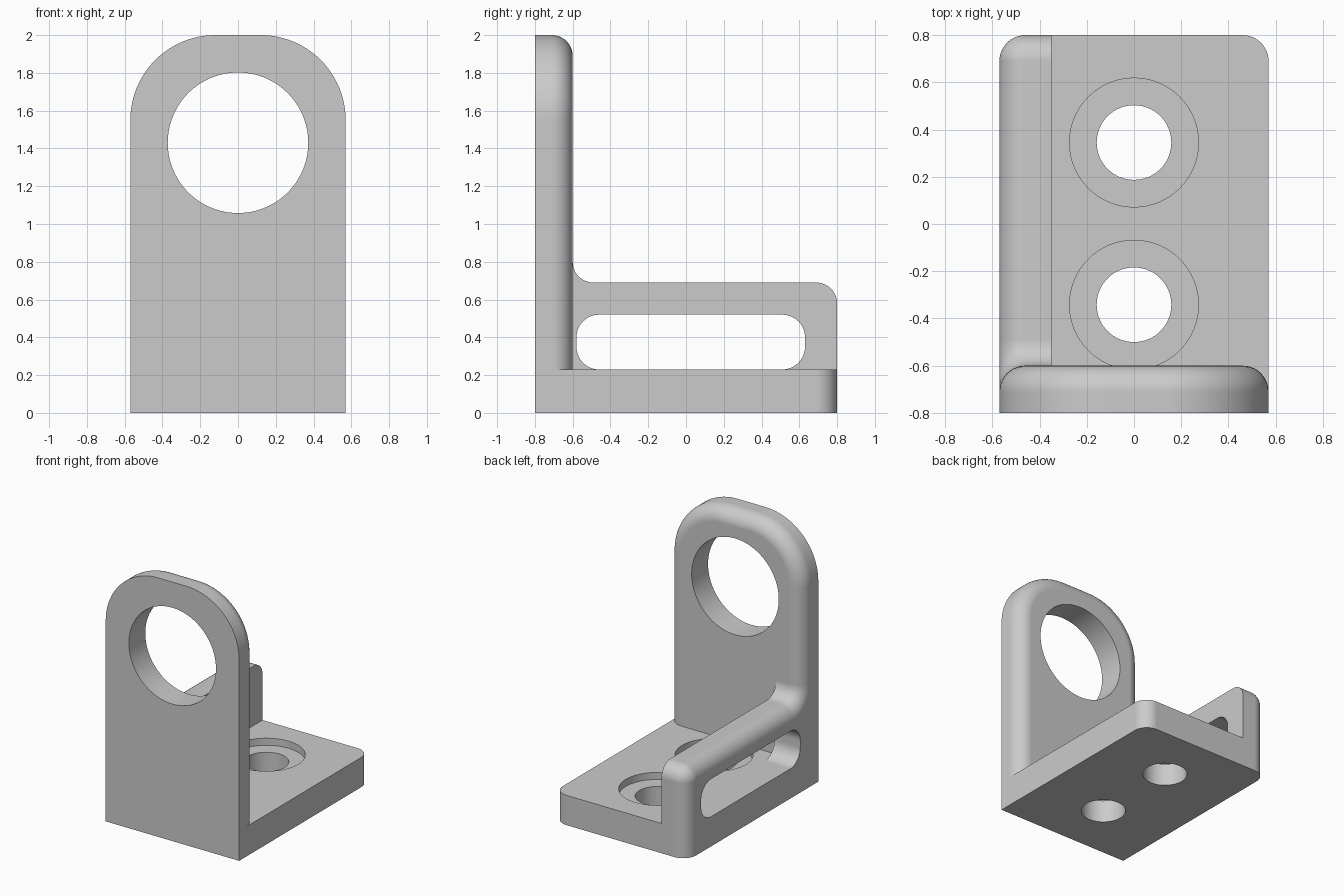
import bpy, bmesh
from math import sin, cos, radians, pi

cube = bpy.data.objects.get("Cube")
if cube:
    bpy.data.objects.remove(cube, do_unlink=True)

grey = bpy.data.materials.new("plain_grey")
grey.use_nodes = True
grey.diffuse_color = (0.6, 0.6, 0.6, 1)
grey.node_tree.nodes["Principled BSDF"].inputs["Base Color"].default_value = (0.6, 0.6, 0.6, 1)

W = 0.57          # half width
D = 0.80          # half depth
H = 2.0           # plate height
BASE = 0.23       # base thickness
BACK = -0.60      # rear face of the plate
INNER = -0.35     # inner face of the side wall
RAIL = 0.69       # side wall height
R = 0.11          # edge rounding


def arc(cx, cy, r, start, end, n=12):
    angles = [radians(start + (end - start) * i / n) for i in range(n + 1)]
    return [(cx + r * cos(a), cy + r * sin(a)) for a in angles]


def loft(name, rings):
    """Skin a stack of equal-length rings and cap both ends."""
    bm = bmesh.new()
    loops = [[bm.verts.new(p) for p in ring] for ring in rings]
    n = len(loops[0])
    for a, b in zip(loops, loops[1:]):
        for i in range(n):
            j = (i + 1) % n
            bm.faces.new((a[i], a[j], b[j], b[i]))
    bm.faces.new(loops[0])
    bm.faces.new(loops[-1])
    bmesh.ops.recalc_face_normals(bm, faces=bm.faces)
    mesh = bpy.data.meshes.new(name)
    bm.to_mesh(mesh)
    bm.free()
    mesh.materials.append(grey)
    obj = bpy.data.objects.new(name, mesh)
    bpy.context.collection.objects.link(obj)
    return obj


def apply(obj, mod):
    bpy.ops.object.select_all(action='DESELECT')
    bpy.context.view_layer.objects.active = obj
    obj.select_set(True)
    bpy.ops.object.modifier_apply(modifier=mod.name)


def combine(obj, other, operation):
    mod = obj.modifiers.new("combine", 'BOOLEAN')
    mod.operation = operation
    mod.solver = 'EXACT'
    mod.object = other
    apply(obj, mod)
    bpy.data.objects.remove(other, do_unlink=True)


# Quarter-round steps: (distance below the face, inset of the outline)
rounding = [(R - R * sin(a), R - R * cos(a)) for a in [pi / 2 * i / 10 for i in range(11)]]


# Upright plate, arched at the top and rounded along its rear edge
def plate_outline(inset):
    w, r = W - inset, 0.45 - inset
    cx, cz = W - 0.45, H - 0.45
    return ([(w, 0)] + arc(cx, cz, r, 0, 90, 24)
            + arc(-cx, cz, r, 90, 180, 24) + [(-w, 0)])


layers = [(-D, 0)] + [(BACK - s, d) for s, d in rounding]
plate = loft("front_plate", [[(x, y, z) for x, z in plate_outline(d)] for y, d in layers])
bore = arc(0, 1.43, 0.372, 0, 360, 96)[:-1]
combine(plate, loft("bore_cutter", [[(x, y, z) for x, z in bore] for y in (-1, 0)]), 'DIFFERENCE')


# Side wall, blended up into the plate and rounded along its outer edge
def wall_outline(inset):
    return ([(-D, 0), (D - inset, 0)]
            + arc(D - R, RAIL - R, max(R - inset, 0.0005), 0, 90)
            + arc(BACK + R, RAIL + R, R + inset, 270, 180)
            + [(-D, RAIL + R)])


layers = [(INNER, 0)] + [(-W + s, d) for s, d in rounding]
wall = loft("side_wall", [[(x, y, z) for y, z in wall_outline(d)] for x, d in layers])

# Long slot through the side wall
y0, y1, z0, z1, r = -0.58, 0.63, BASE, 0.52, 0.12
slot = (arc(y1 - r, z1 - r, r, 0, 90) + arc(y0 + r, z1 - r, r, 90, 180)
        + arc(y0 + r, z0 + r, r, 180, 270) + arc(y1 - r, z0 + r, r, 270, 360))
combine(wall, loft("slot_cutter", [[(x, y, z) for y, z in slot] for x in (-1, 0)]), 'DIFFERENCE')

# Base slab, its left edge buried in the side wall
slab = [(-0.42, -D), (W, -D)] + arc(W - R, D - R, R, 0, 90) + [(-0.42, D)]
base = loft("base", [[(x, y, z) for x, y in slab] for z in (0, BASE)])

# Two counterbored screw holes
for y in (0.345, -0.342):
    steps = [(-0.1, 0.158), (0.175, 0.158), (0.175, 0.273), (0.4, 0.273)]
    rings = [[(px, py, z) for px, py in arc(0, y, rad, 0, 360, 64)[:-1]] for z, rad in steps]
    combine(base, loft("screw_cutter", rings), 'DIFFERENCE')

# Join everything into one solid
combine(base, wall, 'UNION')
combine(base, plate, 'UNION')
base.name = base.data.name = "angle_bracket"
bpy.ops.object.shade_smooth_by_angle(angle=radians(30))
normals = base.modifiers.new("even_normals", 'WEIGHTED_NORMAL')
normals.keep_sharp = True
